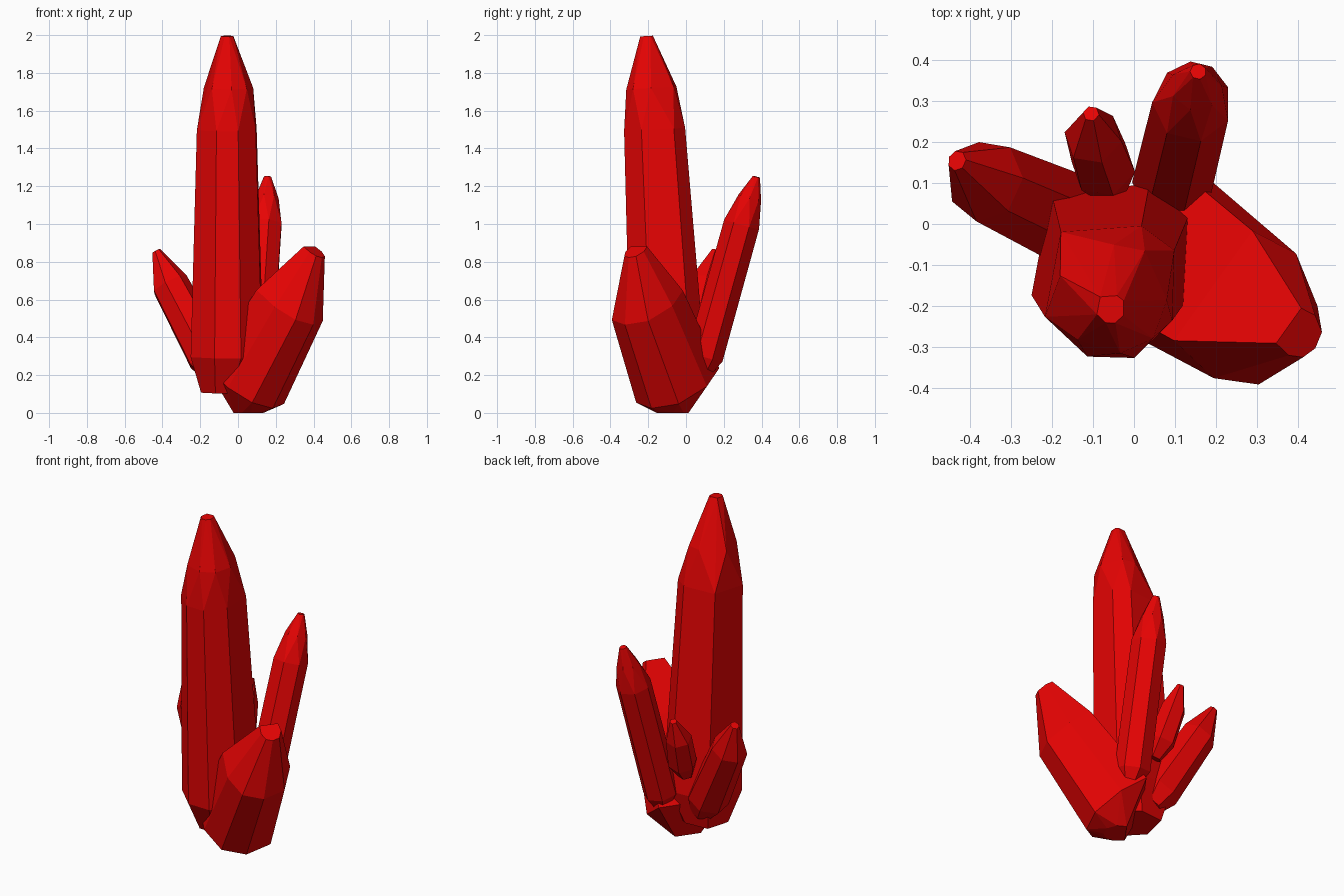
import bpy
import bmesh
import math
from mathutils import Matrix, Vector

cube = bpy.data.objects.get("Cube")
if cube:
    bpy.data.objects.remove(cube, do_unlink=True)

# Single crystal colour
COLOUR = (0.79, 0.001, 0.001, 1.0)
red = bpy.data.materials.new("crystal red")
red.use_nodes = True
red.diffuse_color = COLOUR
red.node_tree.nodes["Principled BSDF"].inputs["Base Color"].default_value = COLOUR


def polygon(sides):
    """Regular cross-section of radius one, first corner uphill."""
    angles = [math.tau * i / sides for i in range(sides)]
    return [(math.cos(a), math.sin(a)) for a in angles]


def ring_points(centre, scale, axis, section, turn):
    """Cross-section placed across the axis, as (uphill, sideways) offsets."""
    up = Vector((0, 0, 1))
    uphill = (up - axis * up.dot(axis)).normalized()
    across = axis.cross(uphill)
    spin = Matrix.Rotation(math.tau * turn / len(section), 2)
    points = []
    for corner in section:
        a, b = spin @ Vector(corner) * scale
        p = centre + uphill * a + across * b
        if centre.z == 0:      # the standing facet lies flat on the ground
            p.z = 0
        points.append(p)
    return points


def crystal(name, section, rings):
    """Faceted hull around rings of (x, y, z, scale, turn in side steps)."""
    # The long body, between the second and third rings, sets the direction
    low, high = Vector(rings[1][:3]), Vector(rings[2][:3])
    axis = (high - low).normalized()
    bm = bmesh.new()
    for x, y, z, scale, turn in rings:
        for p in ring_points(Vector((x, y, z)), scale, axis, section, turn):
            bm.verts.new(p)
    hull = bmesh.ops.convex_hull(bm, input=bm.verts[:])
    inner = [g for g in hull["geom_interior"] if isinstance(g, bmesh.types.BMVert)]
    bmesh.ops.delete(bm, geom=inner, context="VERTS")
    bmesh.ops.dissolve_limit(bm, angle_limit=math.radians(1.5),
                             verts=bm.verts[:], edges=bm.edges[:])
    bmesh.ops.recalc_face_normals(bm, faces=bm.faces[:])
    mesh = bpy.data.meshes.new(name)
    bm.to_mesh(mesh)
    bm.free()
    mesh.materials.append(red)
    obj = bpy.data.objects.new(name, mesh)
    bpy.context.collection.objects.link(obj)
    return obj


# Tall central crystal, with kite facets round its shoulder
main_section = [(0.19, -0.09), (0.165, 0.15), (-0.09, 0.19), (-0.205, 0.06),
                (-0.205, -0.08), (-0.09, -0.19), (0.12, -0.19)]
crystal("main_crystal", main_section, [
    (-0.08, -0.07, 0.11, 0.6, 0),
    (-0.058, -0.09, 0.3, 1, 0),
    (-0.06, -0.158, 1.5, 0.82, 0),
    (-0.052, -0.183, 1.72, 0.63, 0.5),
    (-0.058, -0.207, 1.995, 0.17, 0),
])

# Broad leaning crystal that carries the cluster on the ground
broad_section = [(0.09, 0.18), (-0.07, 0.2), (-0.19, 0.15), (-0.235, 0.04),
                 (-0.2, -0.09), (-0.06, -0.165), (0.085, -0.15)]
crystal("broad_crystal", broad_section, [
    (0.05, -0.06, 0, 0.45, 0),
    (0.025, -0.015, 0.18, 1.17, 0),
    (0.262, -0.18, 0.6, 1, 0),
    (0.4, -0.258, 0.865, 0.32, 0),
])

# Slim crystal leaning back
crystal("back_crystal", polygon(7), [
    (0.1, 0.08, 0.21, 0.05, 0.5),
    (0.095, 0.1, 0.3, 0.1, 0.5),
    (0.142, 0.295, 1.0, 0.098, 0.5),
    (0.152, 0.338, 1.14, 0.063, 0),
    (0.157, 0.373, 1.25, 0.02, 0.5),
])

# Small crystal growing out of the back of the main one
crystal("small_crystal", polygon(6), [
    (-0.06, 0.09, 0.44, 0.045, 0),
    (-0.075, 0.14, 0.53, 0.08, 0),
    (-0.1, 0.213, 0.71, 0.072, 0),
    (-0.105, 0.27, 0.835, 0.02, 0),
])

# Side crystal leaning to the model's right
crystal("side_crystal", polygon(7), [
    (-0.11, 0, 0.2, 0.07, 0.5),
    (-0.157, 0.012, 0.295, 0.117, 0.5),
    (-0.362, 0.105, 0.68, 0.102, 0.5),
    (-0.433, 0.155, 0.855, 0.025, 0.5),
])
